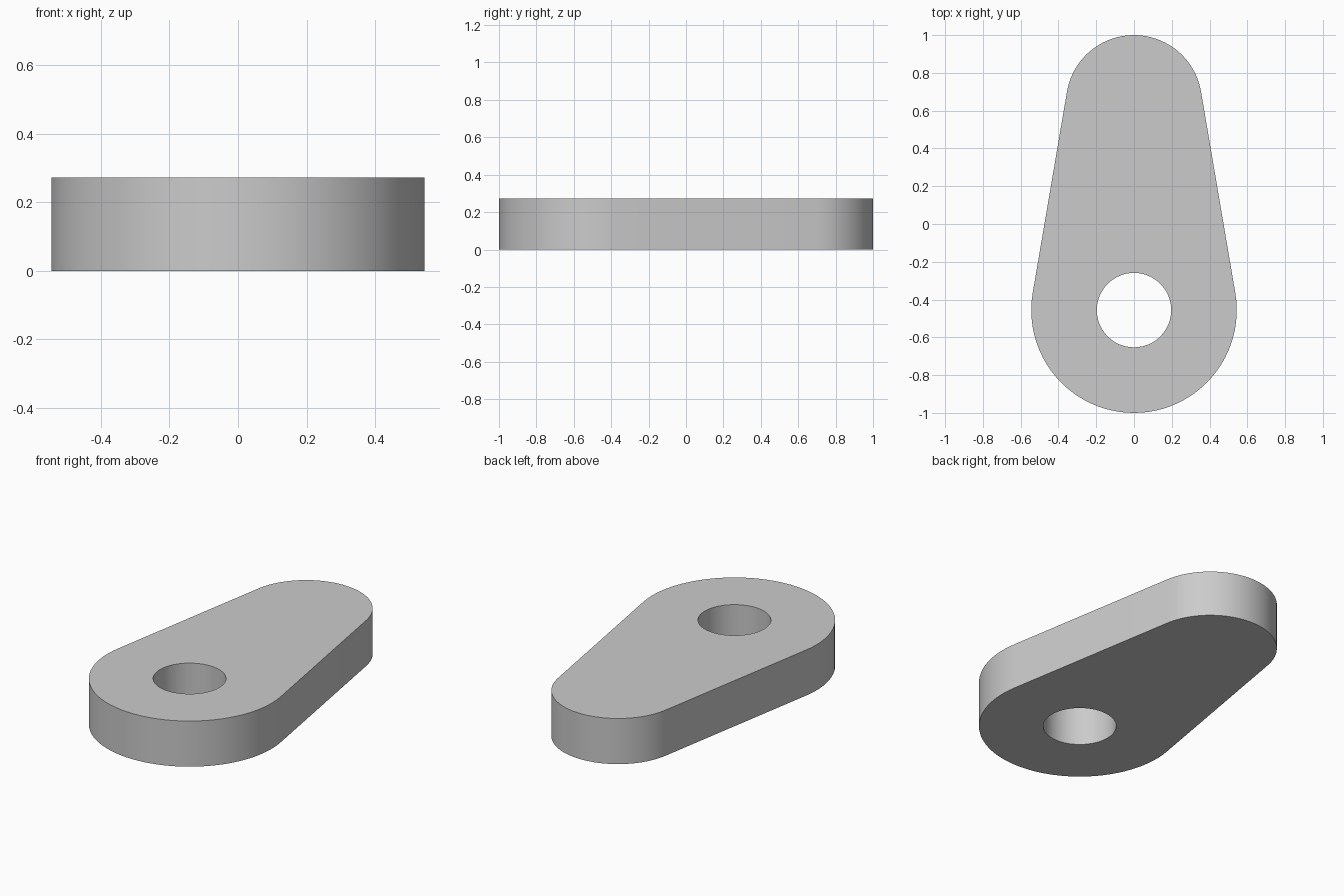
import bpy, bmesh, math

old = bpy.data.objects.get("Cube")
if old:
    bpy.data.objects.remove(old, do_unlink=True)

HEIGHT = 0.272
BIG_R, BIG_Y = 0.544, -0.456
SMALL_R, SMALL_Y = 0.36, 0.64
HOLE_R = 0.197
SEGMENTS = 48

grey = bpy.data.materials.new("plain grey")
grey.use_nodes = True
colour = (0.6, 0.6, 0.6, 1)
grey.diffuse_color = colour
grey.node_tree.nodes["Principled BSDF"].inputs["Base Color"].default_value = colour


def arc(radius, y, start, end):
    """Points along an arc centred on the y axis."""
    steps = [start + (end - start) * i / SEGMENTS for i in range(SEGMENTS + 1)]
    return [(radius * math.cos(t), y + radius * math.sin(t)) for t in steps]


def prism(name, outline, bottom, top):
    """Extrude a closed outline straight up."""
    bm = bmesh.new()
    base = bm.faces.new([bm.verts.new((x, y, bottom)) for x, y in outline])
    result = bmesh.ops.extrude_face_region(bm, geom=[base], use_keep_orig=True)
    for item in result["geom"]:
        if isinstance(item, bmesh.types.BMVert):
            item.co.z = top
    bmesh.ops.recalc_face_normals(bm, faces=bm.faces)
    mesh = bpy.data.meshes.new(name)
    bm.to_mesh(mesh)
    bm.free()
    mesh.materials.append(grey)
    obj = bpy.data.objects.new(name, mesh)
    bpy.context.collection.objects.link(obj)
    return obj


# Tapered plate: two round ends joined by their common tangents
tilt = math.asin((BIG_R - SMALL_R) / (SMALL_Y - BIG_Y))
outline = (arc(SMALL_R, SMALL_Y, tilt, math.pi - tilt)
           + arc(BIG_R, BIG_Y, math.pi - tilt, 2 * math.pi + tilt))
plate = prism("tapered_plate", outline, 0, HEIGHT)

# Round through hole in the wide end
circle = arc(HOLE_R, BIG_Y, 0, 2 * math.pi)[:-1]
cutter = prism("hole_cutter", circle, -HEIGHT, 2 * HEIGHT)
cutter.hide_render = True
cut = plate.modifiers.new("hole", "BOOLEAN")
cut.operation = "DIFFERENCE"
cut.solver = "EXACT"
cut.object = cutter

bpy.ops.object.select_all(action="DESELECT")
plate.select_set(True)
bpy.context.view_layer.objects.active = plate
bpy.ops.object.modifier_apply(modifier=cut.name)
bpy.data.objects.remove(cutter, do_unlink=True)
bpy.ops.object.shade_smooth_by_angle(angle=math.radians(30))
